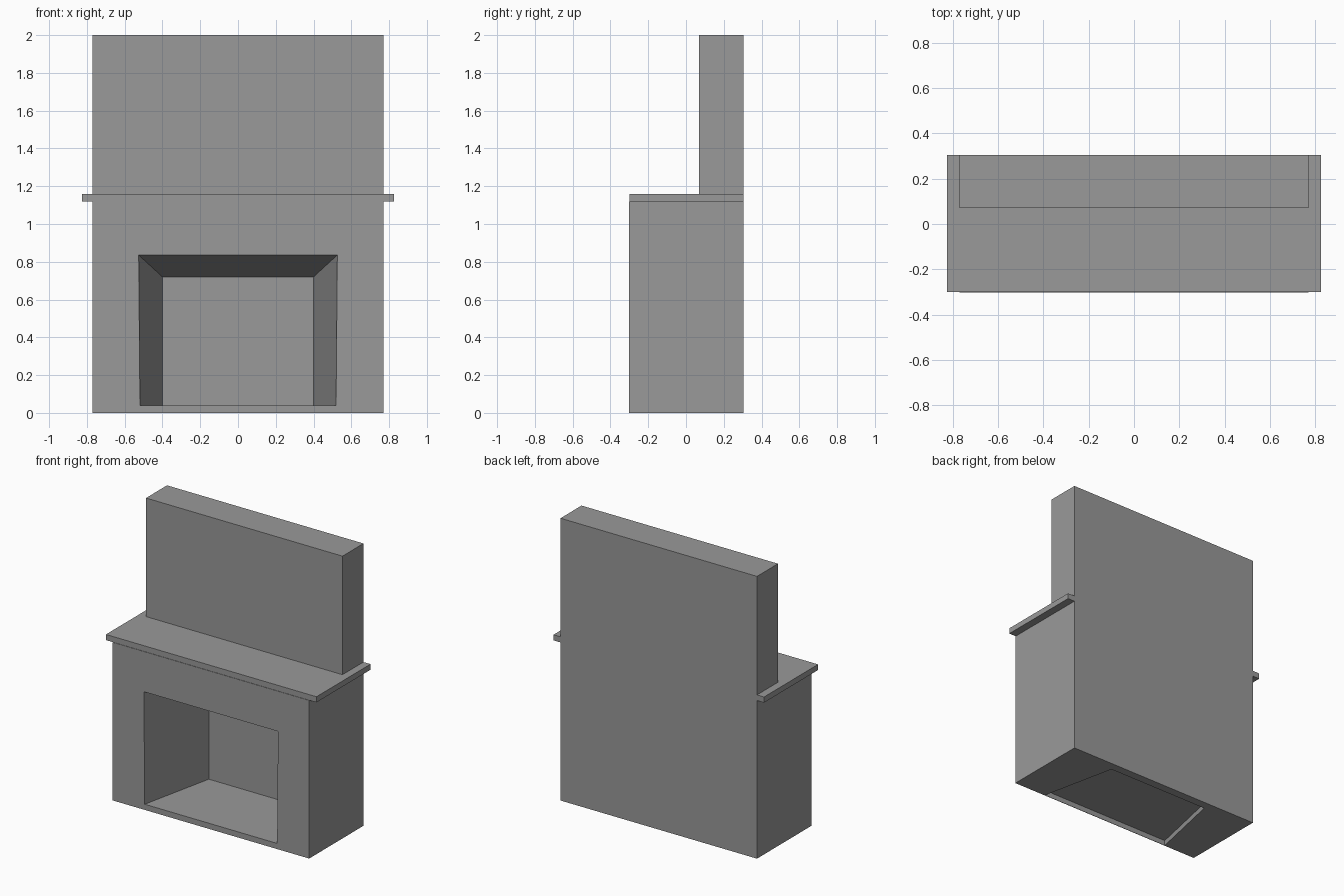
import bpy
import bmesh

cube = bpy.data.objects.get("Cube")
if cube:
    bpy.data.objects.remove(cube, do_unlink=True)

grey = bpy.data.materials.new("plain grey")
grey.use_nodes = True
colour = (0.32, 0.32, 0.32, 1)
grey.diffuse_color = colour
grey.node_tree.nodes["Principled BSDF"].inputs["Base Color"].default_value = colour


def tapered_block(name, front, back):
    """Block between two upright ends, each (y, bottom half width, top half width, z0, z1)."""
    bm = bmesh.new()
    ends = []
    for y, low, high, z0, z1 in (front, back):
        corners = ((-low, z0), (low, z0), (high, z1), (-high, z1))
        ends.append([bm.verts.new((x, y, z)) for x, z in corners])
    bm.faces.new(ends[0])
    bm.faces.new(ends[1][::-1])
    for i in range(4):
        j = (i + 1) % 4
        bm.faces.new((ends[0][j], ends[0][i], ends[1][i], ends[1][j]))
    bmesh.ops.recalc_face_normals(bm, faces=bm.faces)
    mesh = bpy.data.meshes.new(name)
    bm.to_mesh(mesh)
    bm.free()
    mesh.materials.append(grey)
    obj = bpy.data.objects.new(name, mesh)
    bpy.context.collection.objects.link(obj)
    return obj


def box(name, half_width, y0, y1, z0, z1):
    end = (half_width, half_width, z0, z1)
    return tapered_block(name, (y0, *end), (y1, *end))


def cut(target, cutter):
    cutter.hide_render = True
    mod = target.modifiers.new("cut", "BOOLEAN")
    mod.operation = "DIFFERENCE"
    mod.solver = "EXACT"
    mod.object = cutter
    bpy.context.view_layer.objects.active = target
    bpy.ops.object.modifier_apply(modifier=mod.name)
    bpy.data.objects.remove(cutter, do_unlink=True)


# Main masses
front_y, back_y = -0.303, 0.305
surround = box("fireplace_surround", 0.77, front_y, back_y, 0, 1.12)
box("mantel_shelf", 0.825, -0.3, back_y, 1.12, 1.16)
box("chimney_breast", 0.77, 0.07, back_y, 1.16, 2)

# Firebox narrowing towards its back wall, with a sloping ceiling
floor_z, box_back = 0.04, 0.245
cut(surround, tapered_block("firebox_cutter",
                            (-0.4, 0.54, 0.548, floor_z, 0.856),
                            (box_back, 0.4, 0.4, floor_z, 0.72)))

# Hollow underside, leaving a thin hearth floor and a thin front plinth
hollow_top = floor_z - 0.003
cut(surround, tapered_block("underside_cutter",
                            (front_y + 0.003, 0.517, 0.517, -0.02, hollow_top),
                            (box_back, 0.4, 0.4, -0.02, hollow_top)))
